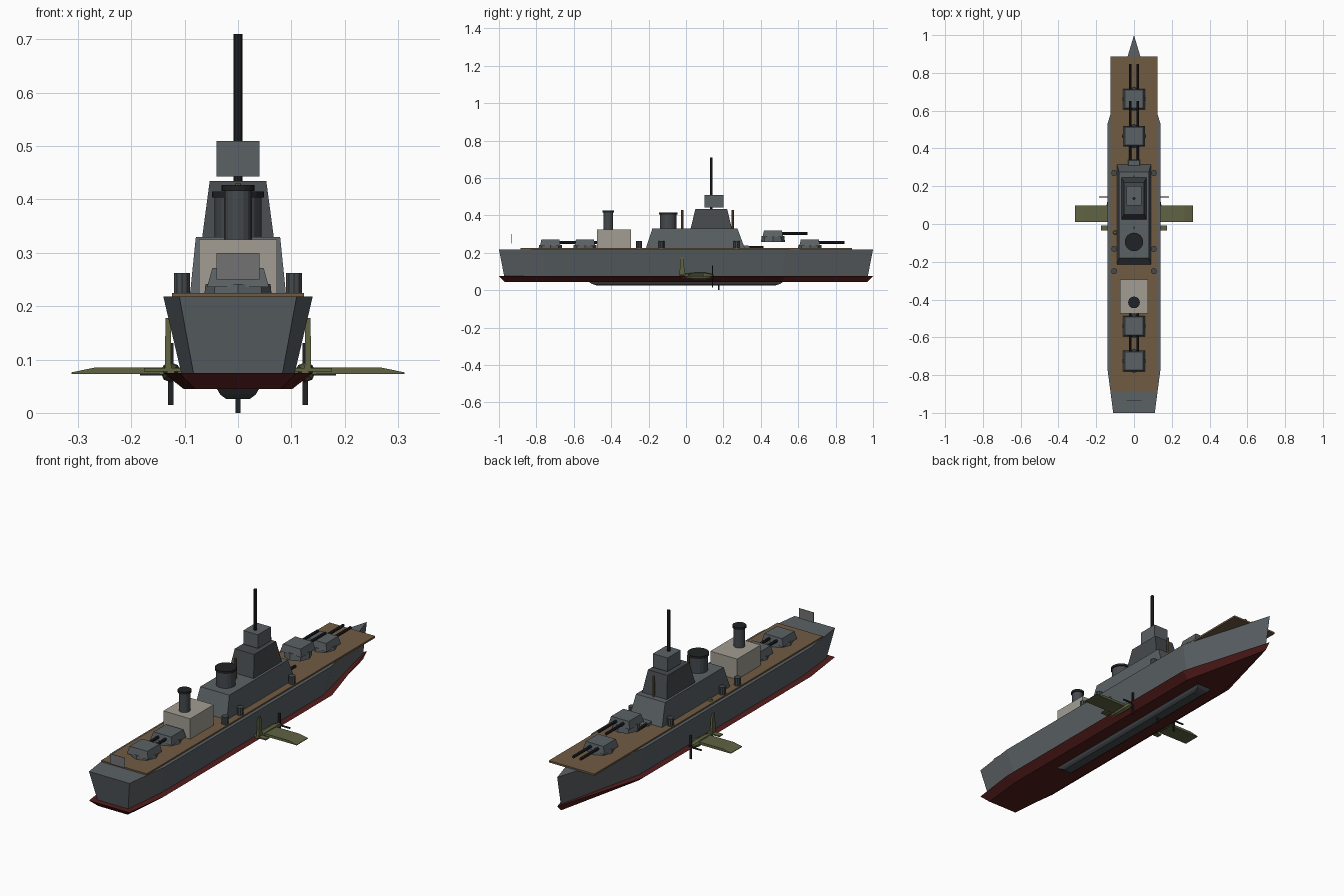
import bpy, bmesh, math
from mathutils import Matrix

if "Cube" in bpy.data.objects:
    bpy.data.objects.remove(bpy.data.objects["Cube"])


def mat(name, r, g, b):
    m = bpy.data.materials.new(name)
    m.diffuse_color = (r, g, b, 1)
    m.use_nodes = True
    m.node_tree.nodes["Principled BSDF"].inputs["Base Color"].default_value = m.diffuse_color
    return m


GREY = mat("steel_grey", 0.105, 0.12, 0.13)
DARK = mat("dark_metal", 0.015, 0.016, 0.018)
FUNNEL = mat("funnel_grey", 0.06, 0.068, 0.075)
WOOD = mat("deck_wood", 0.16, 0.105, 0.055)
RED = mat("bottom_red", 0.09, 0.012, 0.012)
BEIGE = mat("beige", 0.36, 0.34, 0.29)
GREEN = mat("olive", 0.115, 0.125, 0.055)
PANEL = mat("panel_grey", 0.17, 0.17, 0.17)


def finish(name, bm, m):
    bmesh.ops.recalc_face_normals(bm, faces=bm.faces)
    me = bpy.data.meshes.new(name)
    bm.to_mesh(me)
    bm.free()
    me.materials.append(m)
    ob = bpy.data.objects.new(name, me)
    bpy.context.collection.objects.link(ob)
    return ob


def loft(name, rings, m):
    """Skin a stack of equal-length rings and cap both ends."""
    bm = bmesh.new()
    vs = [[bm.verts.new(p) for p in r] for r in rings]
    n = len(rings[0])
    for a, b in zip(vs, vs[1:]):
        for i in range(n):
            j = (i + 1) % n
            bm.faces.new((a[i], a[j], b[j], b[i]))
    bm.faces.new(vs[0][::-1])
    bm.faces.new(vs[-1])
    return finish(name, bm, m)


def rect(x0, x1, y0, y1, z):
    return [(x0, y0, z), (x1, y0, z), (x1, y1, z), (x0, y1, z)]


def block(name, m, hx, y0, y1, z0, z1, hx2=None, y2=None, y3=None, cx=0):
    """Box, or a tapered block when top sizes are given."""
    hx2 = hx if hx2 is None else hx2
    y2 = y0 if y2 is None else y2
    y3 = y1 if y3 is None else y3
    return loft(name, [rect(cx - hx, cx + hx, y0, y1, z0),
                       rect(cx - hx2, cx + hx2, y2, y3, z1)], m)


def cyl(name, m, r, x, y, z0, z1, n=12, r2=None, axis='Z'):
    """Upright cylinder; with axis Y, z0/z1 is the y range and y the height."""
    bm = bmesh.new()
    bmesh.ops.create_cone(bm, cap_ends=True, segments=n, radius1=r,
                          radius2=r if r2 is None else r2, depth=z1 - z0)
    mid = (z0 + z1) / 2
    if axis == 'Y':
        bm.transform(Matrix.Translation((x, mid, y)) @ Matrix.Rotation(-math.pi / 2, 4, 'X'))
    else:
        bm.transform(Matrix.Translation((x, y, mid)))
    return finish(name, bm, m)


# Hull: one plan outline, used for the grey sides and the red bottom
half = [(0.11, -1), (0.14, -0.77), (0.14, 0.53)]
plan = half + [(0, 1)] + [(-x, y) for x, y in reversed(half)]


def outline(sx, sy, z):
    return [(x * sx, y * sy, z) for x, y in plan]


loft("hull", [outline(0.76, 0.972, 0.075), outline(1, 1, 0.218)], GREY)
loft("red_bottom", [outline(0.73, 0.97, 0.045), outline(1, 1, 0.075)], RED)
loft("keel_bulge", [rect(-0.022, 0.022, -0.48, 0.48, 0.026),
                    rect(-0.033, 0.033, -0.505, 0.505, 0.034),
                    rect(-0.04, 0.04, -0.52, 0.52, 0.046)], FUNNEL)
block("deck", WOOD, 0.124, -0.885, 0.888, 0.216, 0.225)
block("stern_panel", PANEL, 0.04, -0.936, -0.934, 0.25, 0.30)

# Superstructure tiers
block("bridge_base", GREY, 0.09, -0.215, 0.315, 0.222, 0.33, 0.079, -0.18, 0.275)
block("bridge_tower", FUNNEL, 0.067, 0.025, 0.245, 0.33, 0.435, 0.053, 0.05, 0.22)
block("lookout_box", GREY, 0.04, 0.098, 0.2, 0.443, 0.51)
cyl("mast", DARK, 0.008, 0, 0.135, 0.43, 0.71, 8)
for y in (-0.02, 0.25):
    cyl("signal_pole", WOOD, 0.006, 0, y, 0.30, 0.43, 8)
block("aft_deckhouse", BEIGE, 0.073, -0.475, -0.293, 0.222, 0.325)

# Funnels with dark caps
for y, r, z0, z1 in ((-0.095, 0.044, 0.32, 0.415), (-0.415, 0.026, 0.32, 0.427)):
    cyl("funnel", FUNNEL, r, 0, y, z0, z1 - 0.002, 16)
    cyl("funnel_cap", DARK, r + 0.005, 0, y, z1 - 0.011, z1, 16)


# Twin gun turrets, all trained towards the bow
def barrels(y0, y1, z):
    for x in (-0.02, 0.02):
        cyl("gun_barrel", DARK, 0.007, x, z, y0, y1, 8, axis='Y')


def turret(y, z):
    cyl("turret_ring", GREY, 0.064, 0, y, z, z + 0.032, 8, 0.061)
    block("turret_house", GREY, 0.058, y - 0.056, y + 0.054, z + 0.026, z + 0.062,
          0.048, y - 0.048, y + 0.048)
    barrels(y + 0.03, y + 0.185, z + 0.045)


for y, z in ((-0.725, 0.21), (-0.54, 0.21), (0.465, 0.258), (0.662, 0.21)):
    turret(y, z)
block("buried_turret", GREY, 0.034, 0.25, 0.345, 0.215, 0.238, 0.03, 0.25, 0.335)
barrels(0.3, 0.415, 0.23)

# Small deck gun tubs
for s in (-1, 1):
    for y in (-0.25, -0.132, 0.27):
        cyl("gun_tub", FUNNEL, 0.016, s * 0.105, y, 0.222, 0.262, 10)
cyl("deck_fitting", GREEN, 0.014, -0.1, -0.045, 0.222, 0.232, 8, 0.008)


# Propeller facing the bow
def propeller(x, y, z, wide):
    block("propeller_blade", DARK, 0.005, y - 0.003, y + 0.003, z - 0.058, z + 0.058, cx=x)
    if wide:
        block("propeller_cross", DARK, 0.058, y - 0.003, y + 0.003, z - 0.003, z + 0.003, cx=x)
        cyl("propeller_hub", DARK, 0.008, x, z, y - 0.01, y + 0.006, 8, axis='Y')


# Aircraft carried half inside each hull side
for s in (-1, 1):
    x = s * 0.126
    loft("aircraft_body", [[(x + r * math.cos(a * math.pi / 4), y, 0.076 + r * math.sin(a * math.pi / 4))
                            for a in range(8)]
                           for y, r in ((-0.035, 0.007), (0.03, 0.017), (0.1, 0.019), (0.138, 0.011))], GREEN)
    wing = [(s * 0.06, 0.072, 0.085), (s * 0.268, 0.073, 0.085), (s * 0.312, 0.073, 0.076)]
    loft("aircraft_wing", [[(a, 0.01, lo), (a, 0.097, lo), (a, 0.097, hi), (a, 0.01, hi)]
                           for a, lo, hi in wing], GREEN)
    block("aircraft_fin", GREEN, 0.006, -0.035, -0.005, 0.08, 0.178, 0.005, -0.03, -0.015, cx=s * 0.131)
    block("aircraft_tailplane", GREEN, 0.05, -0.035, -0.008, 0.078, 0.084, cx=x)
    propeller(x, 0.142, 0.073, True)
propeller(0, 0.175, 0.058, False)
